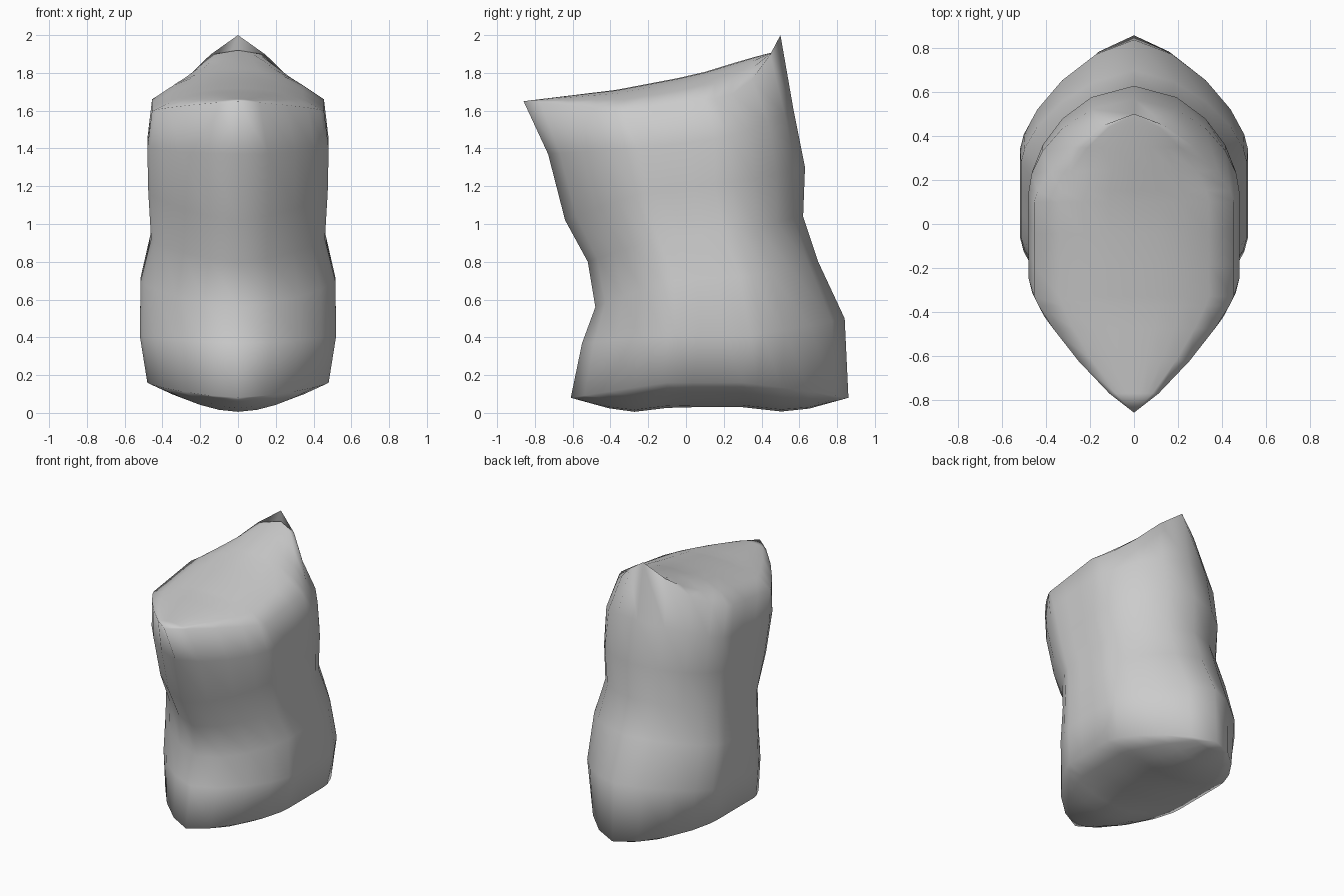
import bpy, bmesh
from math import sin, cos, radians

if "Cube" in bpy.data.objects:
    bpy.data.objects.remove(bpy.data.objects["Cube"])

ARC = (0, 26, 45, 62, 77, 90)


def lerp_table(t, table):
    for (a, za), (b, zb) in zip(table, table[1:]):
        if t <= b:
            return za + (zb - za) * max(0, (t - a) / (b - a))
    return table[-1][1]


def half_ring(w, back, front, side_b, side_f, p_b, p_f, q=1.5):
    """Right half outline, from back centre to front centre; each stop is (y, z)."""
    def arc(end, side, p, qq):
        return [(w * sin(radians(t)) ** (2 / p),
                 side[0] + (end[0] - side[0]) * max(0, cos(radians(t))) ** (2 / p),
                 side[1] + (end[1] - side[1]) * max(0, cos(radians(t))) ** qq) for t in ARC]
    b, f = arc(back, side_b, p_b, q), arc(front, side_f, p_f, 1.5)
    mid = [(w, side_b[0] + (side_f[0] - side_b[0]) * k,
            side_b[1] + (side_f[1] - side_b[1]) * k) for k in (1 / 3, 2 / 3)]
    return b + mid + f[::-1]


# Cross-sections from bottom to top
halves = [
    half_ring(.48, (.86, .08), (-.61, .08), (.30, .16), (-.10, .16), 1.5, 1.4),
    half_ring(.52, (.84, .50), (-.55, .37), (.34, .41), (-.06, .41), 1.5, 1.5),
    half_ring(.515, (.70, .80), (-.48, .56), (.28, .72), (-.06, .70), 1.6, 1.55),
    half_ring(.46, (.62, 1.04), (-.52, .80), (.20, .96), (-.14, .92), 1.7, 1.5),
    half_ring(.475, (.63, 1.30), (-.64, 1.02), (.15, 1.21), (-.20, 1.17), 1.85, 1.5),
    half_ring(.48, (.57, 1.60), (-.73, 1.37), (.15, 1.45), (-.25, 1.40), 1.8, 1.5),
    half_ring(.455, (.50, 2.0), (-.86, 1.65), (.10, 1.66), (-.33, 1.60), 1.45, 1.18, 3.4),
]

bm = bmesh.new()


def grid(rows, close=False):
    vr = [[bm.verts.new(c) for c in r] for r in rows]
    n = len(vr[0])
    for a, b in zip(vr, vr[1:]):
        for i in range(n if close else n - 1):
            j = (i + 1) % n
            bm.faces.new((a[i], a[j], b[j], b[i]))


def mirror_ring(h):
    return h + [(-x, y, z) for x, y, z in h[-2:0:-1]]


def cap(h, profile, power):
    """Domed patch across a rim, following a centre-line height profile."""
    rows = []
    for x, y, z in h:
        zc = lerp_table(y, profile)
        rows.append([(x * u / 4, y, zc + (z - zc) * abs(u / 4) ** power) if x > 1e-4 else (0, y, zc)
                     for u in range(-4, 5)])
    grid(rows)


# Body wall
grid([mirror_ring(h) for h in halves], True)
# Sloping top and dished underside
cap(halves[-1], [(-.86, 1.65), (-.37, 1.71), (.05, 1.79), (.31, 1.87), (.5, 1.92)], 2.5)
cap(halves[0], [(-.61, .08), (-.32, 0), (-.07, .03), (.3, .03), (.57, 0), (.86, .08)], 1.8)

bmesh.ops.remove_doubles(bm, verts=bm.verts, dist=.0005)
bmesh.ops.dissolve_degenerate(bm, edges=bm.edges, dist=.0001)
bmesh.ops.recalc_face_normals(bm, faces=bm.faces)
for f in bm.faces:
    f.smooth = True
me = bpy.data.meshes.new("body")
bm.to_mesh(me)
bm.free()
ob = bpy.data.objects.new("body", me)
bpy.context.collection.objects.link(ob)
